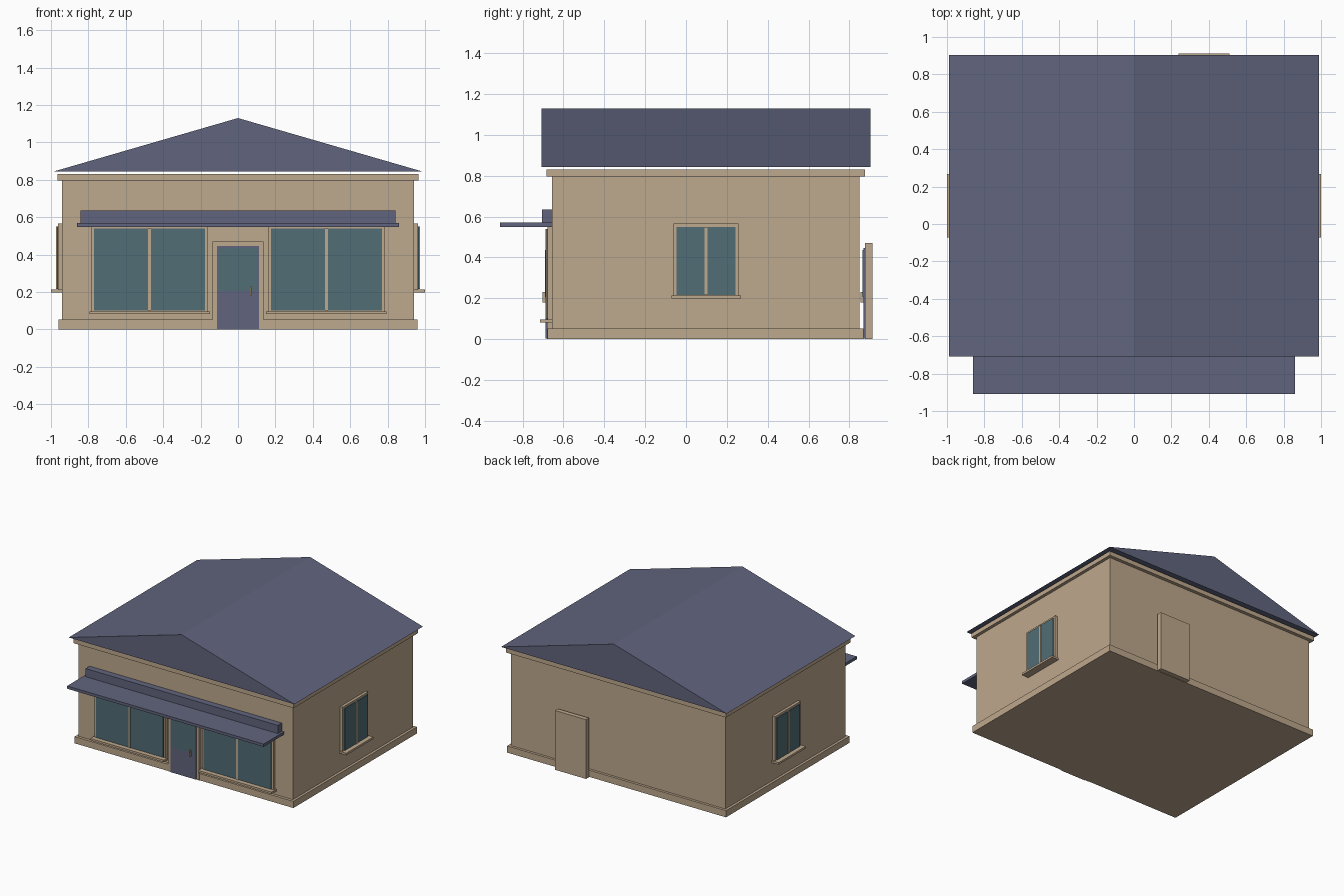
import bpy, bmesh

if "Cube" in bpy.data.objects:
    bpy.data.objects.remove(bpy.data.objects["Cube"])


def material(name, srgb):
    m = bpy.data.materials.new(name)
    lin = [((c / 255 + 0.055) / 1.055) ** 2.4 for c in srgb]
    m.diffuse_color = (*lin, 1)
    m.use_nodes = True
    m.node_tree.nodes["Principled BSDF"].inputs["Base Color"].default_value = m.diffuse_color
    return m


TAN = material("tan plaster", (190, 168, 141))
SLATE = material("slate blue", (97, 101, 126))
GLASS = material("teal glass", (80, 109, 117))


def mesh_object(name, bm, mat):
    bmesh.ops.recalc_face_normals(bm, faces=bm.faces)
    me = bpy.data.meshes.new(name)
    bm.to_mesh(me)
    bm.free()
    me.materials.append(mat)
    ob = bpy.data.objects.new(name, me)
    bpy.context.collection.objects.link(ob)
    return ob


def box(name, x, y, z, mat):
    """Box from (min, max) pairs."""
    bm = bmesh.new()
    bmesh.ops.create_cube(bm, size=1)
    for v in bm.verts:
        v.co = [r[0] if c < 0 else r[1] for c, r in zip(v.co, (x, y, z))]
    return mesh_object(name, bm, mat)


# Building body
box("walls", (-0.94, 0.94), (-0.655, 0.85), (0, 0.81), TAN)
box("plinth", (-0.96, 0.96), (-0.677, 0.87), (0, 0.053), TAN)
box("cornice", (-0.965, 0.965), (-0.682, 0.877), (0.795, 0.83), TAN)

# Gabled roof, ridge running front to back
bm = bmesh.new()
profile = [bm.verts.new((x, -0.708, z)) for x, z in ((-0.99, 0.843), (0.99, 0.843), (0, 1.13))]
face = bm.faces.new(profile)
ext = bmesh.ops.extrude_face_region(bm, geom=[face])
bmesh.ops.translate(bm, vec=(0, 1.612, 0),
                    verts=[g for g in ext["geom"] if isinstance(g, bmesh.types.BMVert)])
mesh_object("roof", bm, SLATE)

# Shop awning with its housing
box("awning", (-0.862, 0.862), (-0.91, -0.655), (0.548, 0.57), SLATE)
box("awning_housing", (-0.843, 0.843), (-0.705, -0.655), (0.57, 0.635), SLATE)


def window(name, centre, wall, sign, half, z0, z1, along_x):
    """Framed two-pane window; sign is the outward direction from the wall."""
    def part(label, a, out, z, mat):
        a = (centre + a[0], centre + a[1])
        d = tuple(sorted((wall + sign * out[0], wall + sign * out[1])))
        x, y = (a, d) if along_x else (d, a)
        box(f"{name}_{label}", x, y, z, mat)
    part("frame", (-half, half), (-0.01, 0.022), (z0, z1), TAN)
    for i, s in enumerate((-1, 1)):
        pane = sorted((s * 0.008, s * (half - 0.016)))
        part(f"pane_{i}", pane, (0.0, 0.029), (z0 + 0.017, z1 - 0.016), GLASS)
    part("mullion", (-0.008, 0.008), (0.0, 0.033), (z0 + 0.017, z1 - 0.016), TAN)
    part("sill", (-half - 0.01, half + 0.01), (-0.01, 0.06), (z0 - 0.002, z0 + 0.014), TAN)


for s, side in ((-1, "left"), (1, "right")):
    window(f"front_window_{side}", s * 0.473, -0.655, -1, 0.312, 0.083, 0.555, True)
    window(f"side_window_{side}", 0.098, s * 0.94, s, 0.16, 0.2, 0.565, False)


def door(name, cx, y):
    """Door facing the front; y is the front plane of its casing."""
    box(f"{name}_casing", (cx - 0.136, cx + 0.136), (y, y + 0.036), (0, 0.47), TAN)
    box(f"{name}_leaf", (cx - 0.112, cx + 0.112), (y - 0.008, y + 0.005), (0.003, 0.445), SLATE)
    box(f"{name}_pane", (cx - 0.105, cx + 0.105), (y - 0.011, y), (0.205, 0.436), GLASS)
    box(f"{name}_handle", (cx + 0.063, cx + 0.072), (y - 0.022, y - 0.005), (0.18, 0.23), TAN)


door("front_door", 0, -0.68)
door("back_door", 0.375, 0.876)
